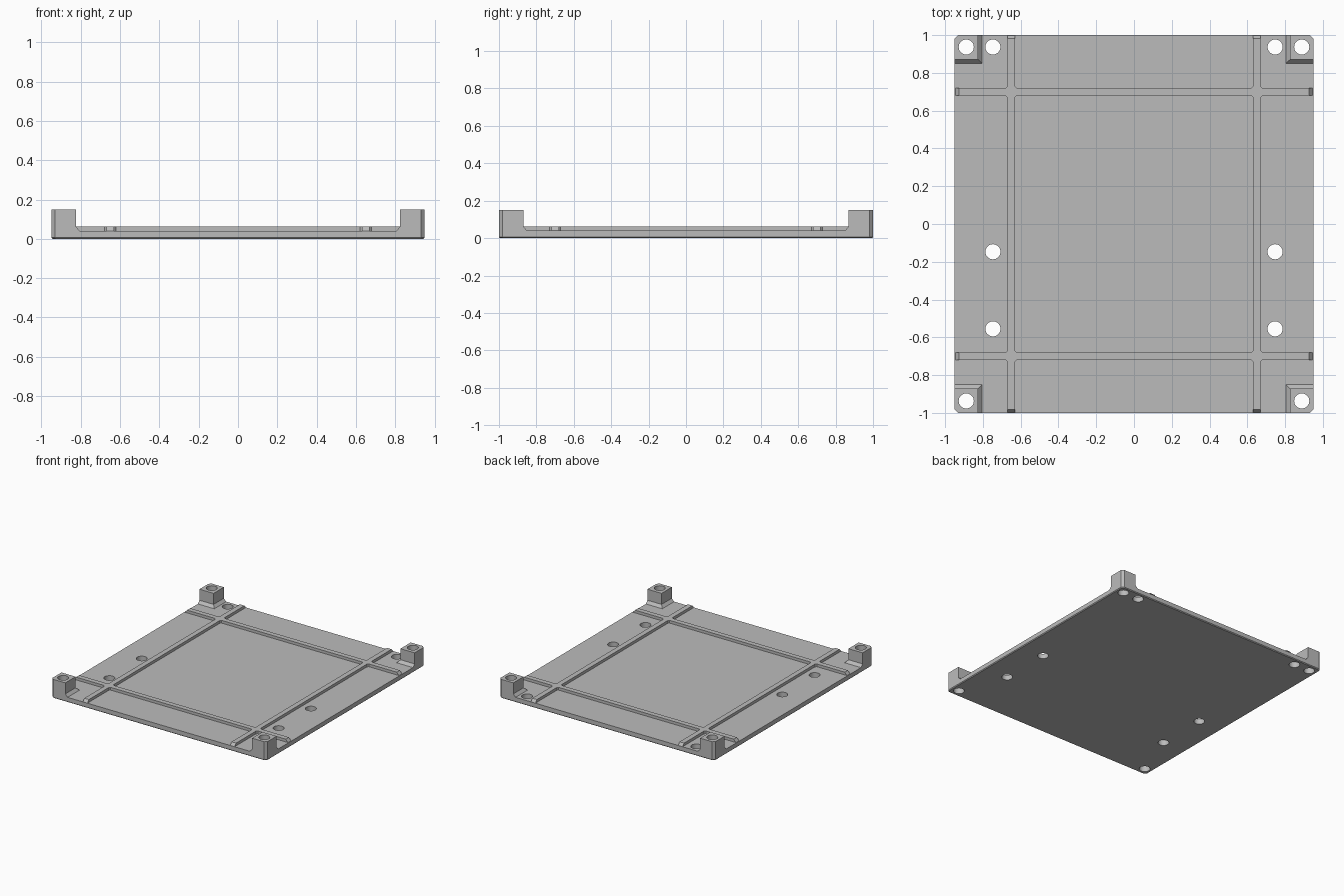
import bpy
import bmesh
import math

cube = bpy.data.objects.get("Cube")
if cube:
    bpy.data.objects.remove(cube)

grey = bpy.data.materials.new("plain grey")
colour = (0.5, 0.5, 0.5, 1)
grey.use_nodes = True
grey.diffuse_color = colour
grey.node_tree.nodes["Principled BSDF"].inputs["Base Color"].default_value = colour

HALF_X, HALF_Y = 0.95, 1.0
PLATE_TOP, RIB_TOP, POST_TOP = 0.04, 0.062, 0.15
CORNER = 0.018


def loft(name, sections):
    """Closed solid through matching outlines, given as (z, points)."""
    bm = bmesh.new()
    rings = [[bm.verts.new((x, y, z)) for x, y in pts] for z, pts in sections]
    n = len(rings[0])
    for low, high in zip(rings, rings[1:]):
        for i in range(n):
            j = (i + 1) % n
            bm.faces.new((low[i], low[j], high[j], high[i]))
    bm.faces.new(rings[0][::-1])
    bm.faces.new(rings[-1])
    bmesh.ops.recalc_face_normals(bm, faces=bm.faces)
    mesh = bpy.data.meshes.new(name)
    bm.to_mesh(mesh)
    bm.free()
    mesh.materials.append(grey)
    obj = bpy.data.objects.new(name, mesh)
    bpy.context.scene.collection.objects.link(obj)
    return obj


def rect(cx, cy, hx, hy):
    return [(cx - hx, cy - hy), (cx + hx, cy - hy), (cx + hx, cy + hy), (cx - hx, cy + hy)]


def clipped_rect(hx, hy, c):
    quarter = [(hx, hy - c), (hx - c, hy)]
    return (quarter + [(-x, y) for x, y in quarter[::-1]]
            + [(-x, -y) for x, y in quarter] + [(x, -y) for x, y in quarter[::-1]])


def boolean(target, tool, operation):
    mod = target.modifiers.new(tool.name, 'BOOLEAN')
    mod.operation = operation
    mod.solver = 'EXACT'
    mod.object = tool
    bpy.context.view_layer.objects.active = target
    bpy.ops.object.modifier_apply(modifier=mod.name)
    bpy.data.objects.remove(tool)


# Base plate with clipped corners and a fine bottom bevel
plate = loft("base_plate", [
    (0, clipped_rect(HALF_X - 0.006, HALF_Y - 0.006, CORNER)),
    (0.006, clipped_rect(HALF_X, HALF_Y, CORNER)),
    (PLATE_TOP, clipped_rect(HALF_X, HALF_Y, CORNER))])

# Crossing ribs with sloped ends
RIB_X, RIB_Y, W = 0.65, 0.70, 0.02
levels = [(0.02, 0), (PLATE_TOP, 0), (RIB_TOP, 0.018)]
for s in (-1, 1):
    boolean(plate, loft("long_rib", [
        (z, rect(s * RIB_X, 0, W, HALF_Y - 0.001 - inset)) for z, inset in levels]), 'UNION')
    boolean(plate, loft("cross_rib", [
        (z, rect(0, s * RIB_Y, HALF_X - 0.006 - inset, W)) for z, inset in levels]), 'UNION')

# Small gussets where the ribs cross
for sx in (-1, 1):
    for sy in (-1, 1):
        cx, cy, d = sx * RIB_X, sy * RIB_Y, 0.05
        diamond = [(cx + d, cy), (cx, cy + d), (cx - d, cy), (cx, cy - d)]
        boolean(plate, loft("gusset", [(0.02, diamond), (RIB_TOP, diamond)]), 'UNION')


# Corner posts with a flared foot on the inner sides
def post_outline(sx, sy, flare):
    ix, iy = 0.825 - flare, 0.87 - flare
    pts = [(ix, iy), (HALF_X, iy), (HALF_X, HALF_Y - CORNER),
           (HALF_X - CORNER, HALF_Y), (ix, HALF_Y)]
    return [(sx * x, sy * y) for x, y in pts]


for sx in (-1, 1):
    for sy in (-1, 1):
        boolean(plate, loft("corner_post", [
            (z, post_outline(sx, sy, flare)) for z, flare in
            ((0.02, 0.02), (PLATE_TOP, 0.02), (RIB_TOP, 0), (POST_TOP, 0))]), 'UNION')

# Through holes in the posts and the plate
R, SIDES = 0.04, 32
for x, y in ((0.888, 0.937), (0.888, -0.937), (0.747, 0.937), (0.747, -0.147), (0.747, -0.555)):
    for s in (-1, 1):
        ring = [(s * x + R * math.cos(2 * math.pi * i / SIDES),
                 y + R * math.sin(2 * math.pi * i / SIDES)) for i in range(SIDES)]
        boolean(plate, loft("hole_cutter", [(-0.1, ring), (0.3, ring)]), 'DIFFERENCE')

# Smooth hole walls, sharp edges elsewhere
bpy.ops.object.select_all(action='DESELECT')
plate.select_set(True)
bpy.context.view_layer.objects.active = plate
bpy.ops.object.shade_smooth_by_angle(angle=math.radians(25))
